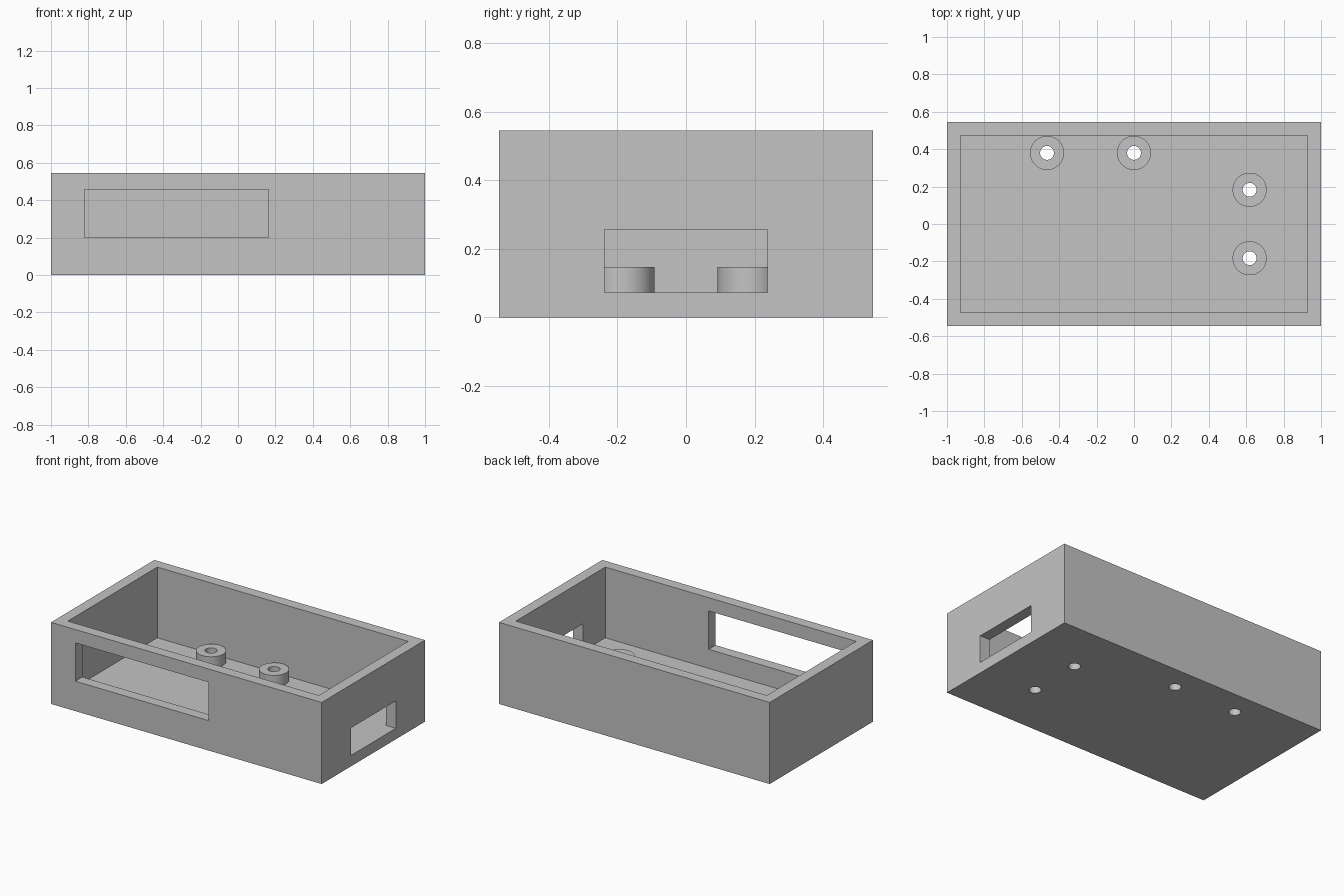
import bpy
import math
from mathutils import Vector

cube = bpy.data.objects.get("Cube")
if cube:
    bpy.data.objects.remove(cube, do_unlink=True)

# Overall sizes
WIDTH, DEPTH, HEIGHT = 2.0, 1.09, 0.545
WALL = 0.073
POST_TOP, POST_RADIUS, HOLE_RADIUS = 0.147, 0.091, 0.037
POSTS = [(-0.465, 0.38), (0, 0.38), (0.618, 0.183), (0.618, -0.183)]

grey = bpy.data.materials.new("plain grey")
grey.use_nodes = True
colour = (0.55, 0.55, 0.55, 1)
grey.diffuse_color = colour
grey.node_tree.nodes["Principled BSDF"].inputs["Base Color"].default_value = colour


def box(name, low, high):
    low, high = Vector(low), Vector(high)
    bpy.ops.mesh.primitive_cube_add(size=1, location=(low + high) / 2)
    obj = bpy.context.object
    obj.name = name
    obj.scale = high - low
    bpy.ops.object.transform_apply(location=True, rotation=False, scale=True)
    return obj


def cylinder(name, x, y, radius, low, high):
    bpy.ops.mesh.primitive_cylinder_add(
        vertices=64, radius=radius, depth=high - low, location=(x, y, (low + high) / 2))
    bpy.context.object.name = name
    return bpy.context.object


def cut(target, cutter):
    """Subtract the cutter from the target, then discard the cutter."""
    mod = target.modifiers.new("cut", "BOOLEAN")
    mod.operation = "DIFFERENCE"
    mod.solver = "EXACT"
    mod.object = cutter
    bpy.ops.object.select_all(action="DESELECT")
    bpy.context.view_layer.objects.active = target
    target.select_set(True)
    bpy.ops.object.modifier_apply(modifier=mod.name)
    bpy.data.objects.remove(cutter, do_unlink=True)


def finish(obj):
    obj.data.materials.clear()
    obj.data.materials.append(grey)
    bpy.ops.object.select_all(action="DESELECT")
    bpy.context.view_layer.objects.active = obj
    obj.select_set(True)
    bpy.ops.object.shade_smooth_by_angle(angle=math.radians(30))


# Open-topped housing
hx, hy = WIDTH / 2, DEPTH / 2
housing = box("housing", (-hx, -hy, 0), (hx, hy, HEIGHT))
cut(housing, box("cavity", (WALL - hx, WALL - hy, WALL), (hx - WALL, hy - WALL, HEIGHT + 0.1)))

# Front display window and left side port
cut(housing, box("front_window", (-0.82, -hy - 0.1, 0.2), (0.163, -hy + WALL + 0.05, 0.456)))
cut(housing, box("side_port", (hx - WALL - 0.05, -0.237, WALL), (hx + 0.1, 0.237, 0.256)))

# Standoffs, drilled through together with the floor
for i, (x, y) in enumerate(POSTS, 1):
    post = cylinder(f"standoff_{i}", x, y, POST_RADIUS, WALL - 0.01, POST_TOP)
    for part in (post, housing):
        cut(part, cylinder("drill", x, y, HOLE_RADIUS, -0.1, 0.3))
    finish(post)

finish(housing)
